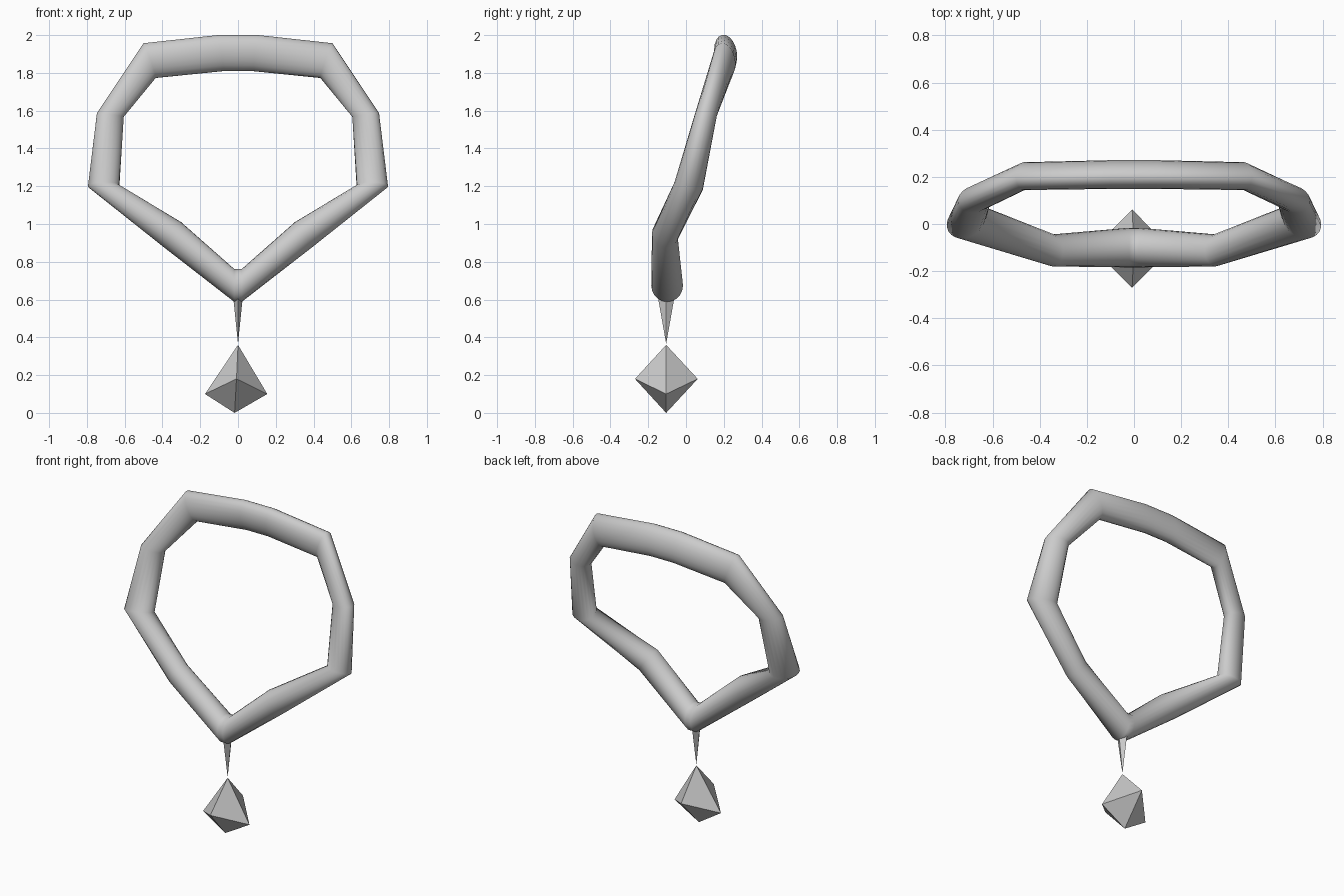
import bpy, bmesh
from math import cos, sin, tau
from mathutils import Vector

if "Cube" in bpy.data.objects:
    bpy.data.objects.remove(bpy.data.objects["Cube"])

SIDES = 20


def make_object(name, bm):
    bmesh.ops.recalc_face_normals(bm, faces=bm.faces)
    mesh = bpy.data.meshes.new(name)
    bm.to_mesh(mesh)
    bm.free()
    obj = bpy.data.objects.new(name, mesh)
    bpy.context.collection.objects.link(obj)
    return obj


def bipyramid(name, belt, top, bottom):
    """Faceted solid: a belt of corners joined to a top and a bottom point."""
    bm = bmesh.new()
    ring = [bm.verts.new(p) for p in belt]
    for tip in (top, bottom):
        apex = bm.verts.new(tip)
        for a, b in zip(ring, ring[1:] + ring[:1]):
            bm.faces.new((a, b, apex))
    return make_object(name, bm)


# Cord stations on the right half: centre, outward radius, depth radius
stations = [
    ((0.09, 0.21, 1.905), (0.010, 0, 0.095), (0, 0.061, -0.018)),
    ((0.468, 0.203, 1.865), (0.033, 0, 0.091), (0, 0.059, -0.018)),
    ((0.676, 0.105, 1.577), (0.071, 0, 0.009), (-0.01, 0.058, -0.005)),
    ((0.711, 0.014, 1.201), (0.081, 0, -0.007), (-0.02, 0.075, -0.02)),
    ((0.345, -0.112, 0.942), (0.045, 0, -0.067), (0, 0.068, -0.01)),
    ((0.02, -0.1, 0.675), (0, 0, -0.087), (0, 0.084, 0)),
]

# Mirror the half path so the cord closes on itself
flip = lambda p: (-p[0], p[1], p[2])
path = stations + [tuple(flip(p) for p in s) for s in reversed(stations)]

# Cord loop
bm = bmesh.new()
rings = []
for centre, out, depth in path:
    c, u, v = Vector(centre), Vector(out), Vector(depth)
    rings.append([bm.verts.new(c + u * cos(tau * i / SIDES) + v * sin(tau * i / SIDES))
                  for i in range(SIDES)])
for a, b in zip(rings, rings[1:] + rings[:1]):
    for i in range(SIDES):
        j = (i + 1) % SIDES
        bm.faces.new((a[i], a[j], b[j], b[i]))
cord = make_object("neck_cord", bm)
for poly in cord.data.polygons:
    poly.use_smooth = True

# Thin spike hanging from the cord
Y = -0.105
bipyramid("hanger_spike",
          [(0.026, Y, 0.62), (0, Y + 0.045, 0.62), (-0.026, Y, 0.62), (0, Y - 0.045, 0.62)],
          (0, Y, 0.68), (0, Y, 0.365))

# Faceted pendant stone with a bent belt
bipyramid("pendant_stone",
          [(0.155, Y, 0.1), (-0.008, 0.062, 0.18), (-0.175, Y, 0.1), (-0.008, -0.27, 0.18)],
          (0, Y, 0.36), (-0.018, Y, 0.0))
